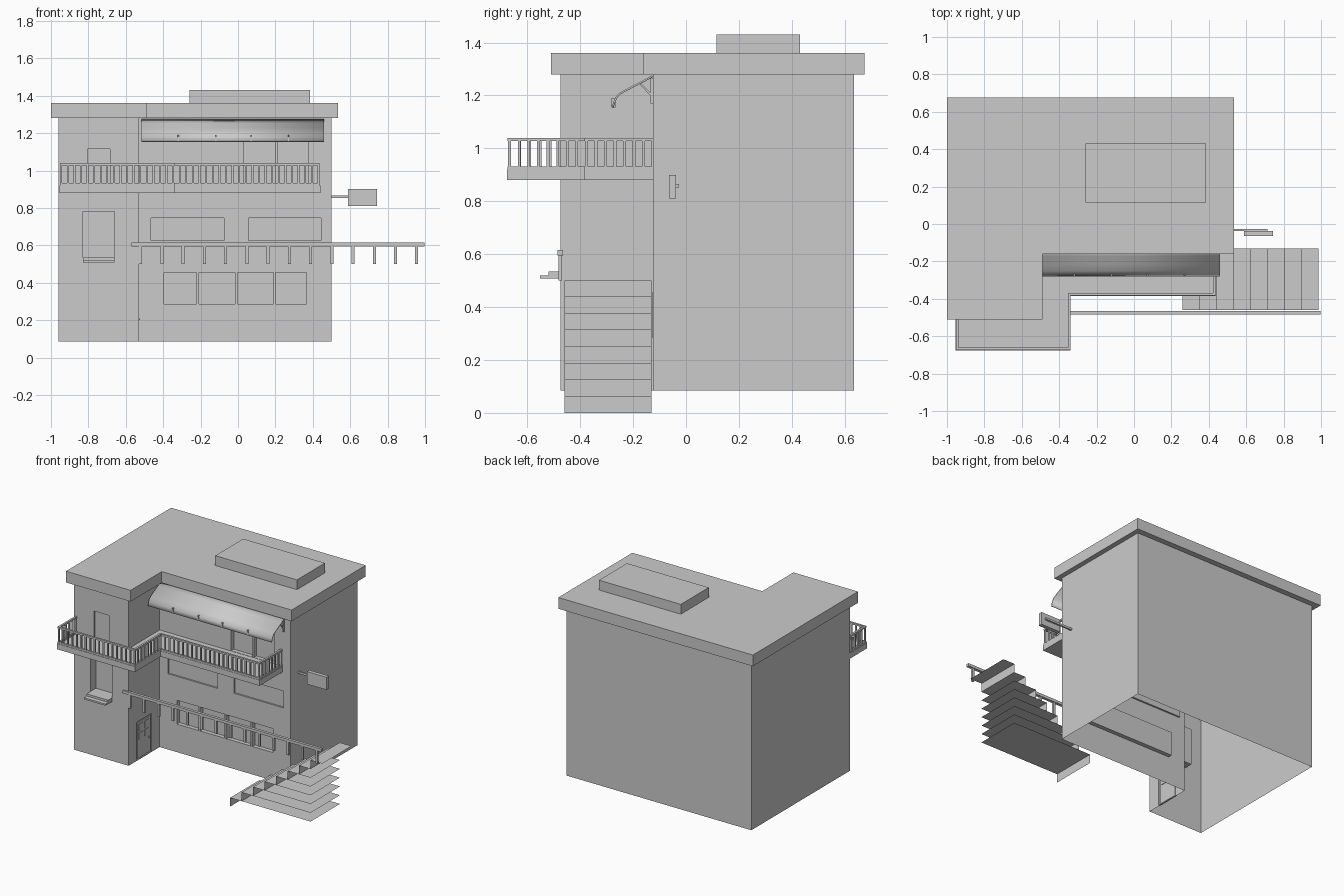
import bpy, bmesh, math
from mathutils import Vector

if "Cube" in bpy.data.objects:
    bpy.data.objects.remove(bpy.data.objects["Cube"])


def mesh_object(name, verts, faces):
    me = bpy.data.meshes.new(name)
    me.from_pydata(verts, [], faces)
    ob = bpy.data.objects.new(name, me)
    bpy.context.collection.objects.link(ob)
    return ob


def boxes(name, items):
    """One object from (x0, x1, y0, y1, z0, z1) boxes."""
    v, f = [], []
    for x0, x1, y0, y1, z0, z1 in items:
        n = len(v)
        v += [(x, y, z) for z in (z0, z1) for x, y in ((x0, y0), (x1, y0), (x1, y1), (x0, y1))]
        f += [[n + i for i in q] for q in ((3, 2, 1, 0), (4, 5, 6, 7), (0, 1, 5, 4),
                                           (1, 2, 6, 5), (2, 3, 7, 6), (3, 0, 4, 7))]
    return mesh_object(name, v, f)


def prism(name, outline, z0, z1):
    """Extrude a counter-clockwise xy outline upwards."""
    n = len(outline)
    v = [(x, y, z) for z in (z0, z1) for x, y in outline]
    f = [list(range(n))[::-1], list(range(n, 2 * n))]
    f += [[i, (i + 1) % n, (i + 1) % n + n, i + n] for i in range(n)]
    return mesh_object(name, v, f)


def side_sheet(name, profile, x0, x1, thickness):
    """Sweep a yz profile along x and give it thickness."""
    n = len(profile)
    v = [(x, y, z) for x in (x0, x1) for y, z in profile]
    ob = mesh_object(name, v, [[i, i + 1, i + 1 + n, i + n] for i in range(n - 1)])
    m = ob.modifiers.new("thickness", 'SOLIDIFY')
    m.thickness, m.offset = thickness, 0
    return ob


def cut(target, box):
    c = boxes("cutter", [box])
    c.hide_render = True
    m = target.modifiers.new("recess", 'BOOLEAN')
    m.operation, m.solver, m.object = 'DIFFERENCE', 'EXACT', c
    bpy.context.view_layer.objects.active = target
    bpy.ops.object.modifier_apply(modifier=m.name)
    bpy.data.objects.remove(c)


def frame(x0, x1, y0, y1, z0, z1, t):
    """Four bars around an opening in a front wall."""
    return [(x0, x1, y0, y1, z0, z0 + t), (x0, x1, y0, y1, z1 - t, z1),
            (x0, x0 + t, y0, y1, z0 + t, z1 - t), (x1 - t, x1, y0, y1, z0 + t, z1 - t)]


# building shell with recessed openings, open underneath
MAIN, WING = -0.125, -0.475
walls = prism("building_walls", [(-0.96, WING), (-0.53, WING), (-0.53, MAIN), (0.5, MAIN),
                                 (0.5, 0.635), (-0.96, 0.635)], 0.085, 1.28)
openings = [(-0.83, -0.66, WING, 0.06, 0.53, 0.78), (-0.805, -0.685, WING, 0.015, 0.922, 1.115),
            (0.02, 0.39, MAIN, 0.03, 0.922, 1.17), (-0.395, 0.365, MAIN, 0.03, 0.285, 0.455),
            (-0.48, -0.06, MAIN, 0.012, 0.61, 0.76), (0.04, 0.46, MAIN, 0.012, 0.61, 0.76)]
for x0, x1, y, depth, z0, z1 in openings:
    cut(walls, (x0, x1, y - 0.1, y + depth, z0, z1))
cut(walls, (-0.54, -0.4, -0.385, -0.215, 0.09, 0.36))
bm = bmesh.new()
bm.from_mesh(walls.data)
low = [f for f in bm.faces if f.normal.z < -0.9 and f.calc_center_median().z < 0.0855]
bmesh.ops.delete(bm, geom=low, context='FACES_ONLY')
bm.to_mesh(walls.data)
bm.free()

# roof slab and rooftop box
prism("roof_slab", [(-1, -0.51), (-0.49, -0.51), (-0.49, -0.16), (0.535, -0.16),
                    (0.535, 0.675), (-1, 0.675)], 1.28, 1.36)
boxes("rooftop_box", [(-0.26, 0.385, 0.115, 0.43, 1.36, 1.43)])

# window and door trim
boxes("basement_window_mullions", [(x - 0.006, x + 0.006, MAIN - 0.003, MAIN + 0.03, 0.285, 0.455)
                                   for x in (-0.215, -0.01, 0.195)])
for i, x in enumerate((-0.48, 0.04)):
    boxes(f"middle_window_frame_{i}", frame(x, x + 0.42, MAIN, MAIN + 0.012, 0.61, 0.76, 0.015))
boxes("balcony_door_frame", [(x, x + 0.013, MAIN, MAIN + 0.03, 0.922, 1.17)
                             for x in (0.02, 0.2, 0.377)])
boxes("wing_window_sill", [(-0.83, -0.66, -0.52, WING + 0.06, 0.52, 0.535),
                           (-0.83, -0.66, -0.552, WING, 0.508, 0.52)])

# side door: frame bars, four small panes, handle
panes = [(-0.536, -0.528, y, y + 0.05, z, z + 0.045) for y in (-0.36, -0.295) for z in (0.23, 0.29)]
boxes("side_door_panel", [(-0.54, -0.532, -0.375, -0.225, 0.095, 0.35)] + panes
      + [(-0.536, -0.523, -0.25, -0.235, 0.2, 0.21)])

# balcony slab and railing
prism("balcony_slab", [(-0.955, WING), (-0.955, -0.677), (-0.34, -0.677), (-0.34, -0.385),
                       (0.44, -0.385), (0.44, MAIN), (-0.53, MAIN), (-0.53, WING)], 0.88, 0.92)
path = [(-0.945, WING), (-0.945, -0.667), (-0.347, -0.667), (-0.347, -0.376),
        (0.43, -0.376), (0.43, MAIN)]
rails = []
for a, b in zip(path, path[1:]):
    (x0, x1), (y0, y1) = sorted((a[0], b[0])), sorted((a[1], b[1]))
    h = 0.007
    for z0, z1 in ((0.92, 0.932), (1.028, 1.04)):
        rails.append((x0 - h, x1 + h, max(y0 - h, -0.68), min(y1 + h, MAIN), z0, z1))
    length = (Vector(b) - Vector(a)).length
    count = round(length / 0.035)
    for k in range(count + 1):
        p = Vector(a).lerp(Vector(b), k / count)
        rails.append((p.x - 0.005, p.x + 0.005, p.y - 0.005, p.y + 0.005, 0.932, 1.028))
boxes("balcony_railing", rails)

# awning with curved front lip, lip ribs and wall brackets
awning = side_sheet("awning", [(-0.127, 1.272), (-0.17, 1.249), (-0.215, 1.226), (-0.25, 1.207),
                               (-0.261, 1.196), (-0.27, 1.178), (-0.277, 1.154)],
                    -0.515, 0.46, 0.007)
bpy.context.view_layer.objects.active = awning
awning.select_set(True)
bpy.ops.object.shade_smooth_by_angle(angle=math.radians(40))
awning.select_set(False)
boxes("awning_lip_ribs", [(x - 0.004, x + 0.004, -0.281, -0.266, 1.154, 1.19)
                          for x in (-0.32, -0.12, 0.07, 0.27)])
for i, x in enumerate((-0.505, 0.443)):
    boxes(f"awning_bracket_{i}", [(x, x + 0.01, -0.134, MAIN, 1.17, 1.265)])
    side_sheet(f"awning_strut_{i}", [(-0.172, 1.243), (-0.13, 1.2)], x, x + 0.01, 0.007)

# street handrail
boxes("handrail", [(-0.57, 0.998, -0.485, -0.465, 0.595, 0.615)]
      + [(x - 0.008, x + 0.008, -0.482, -0.468, 0.5, 0.595)
         for x in (-0.52 + 0.1135 * k for k in range(14))])

# stairs: thin treads stacked back to a common edge, with open sides
v, f = [], []


def sheet(pts):
    f.append(list(range(len(v), len(v) + 4)))
    v.extend(pts)


Y0, Y1, RISE = -0.46, -0.13, 0.0625
for k in range(8):
    x, z0, z1 = 0.26 + 0.0905 * k, RISE * k, RISE * (k + 1)
    end = 0.895 if k < 7 else 0.987
    sheet([(x, Y0, z0), (x, Y0, z1), (x, Y1, z1), (x, Y1, z0)])
    sheet([(x, Y0, z1), (end, Y0, z1), (end, Y1, z1), (x, Y1, z1)])
mesh_object("stairs", v, f)

# blank hanging sign on an arm
boxes("sign_arm", [(0.5, 0.715, -0.038, -0.026, 0.852, 0.866)])
boxes("sign_panel", [(0.588, 0.744, -0.065, -0.038, 0.81, 0.9)])
